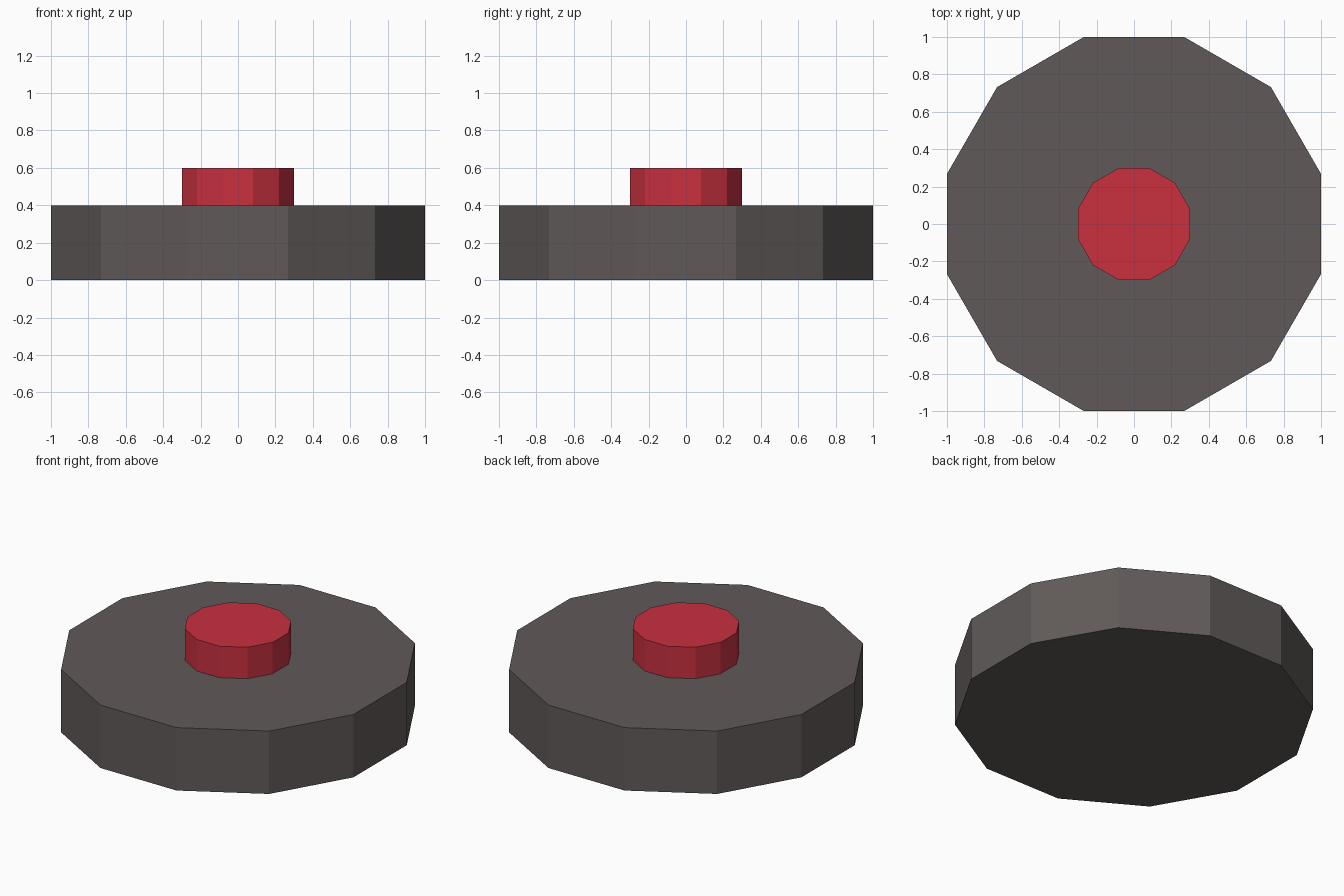
import bpy, math

if "Cube" in bpy.data.objects:
    bpy.data.objects.remove(bpy.data.objects["Cube"])

SIDES = 12


def srgb(r, g, b):
    def lin(c):
        c /= 255
        return c / 12.92 if c <= 0.04045 else ((c + 0.055) / 1.055) ** 2.4
    return (lin(r), lin(g), lin(b), 1)


def material(name, colour):
    m = bpy.data.materials.new(name)
    m.diffuse_color = colour
    m.use_nodes = True
    m.node_tree.nodes["Principled BSDF"].inputs["Base Color"].default_value = m.diffuse_color
    return m


def disc(name, apothem, z0, z1, mat):
    """Flat-shaded twelve-sided disc with flats facing the x and y axes."""
    bpy.ops.mesh.primitive_cylinder_add(
        vertices=SIDES, radius=apothem / math.cos(math.pi / SIDES),
        depth=z1 - z0, location=(0, 0, (z0 + z1) / 2),
        rotation=(0, 0, math.pi / SIDES))
    ob = bpy.context.object
    ob.name = name
    ob.data.materials.append(mat)
    return ob


# Dark grey body and red push button on top
disc("base", 1.0, 0.0, 0.4, material("dark grey", srgb(96, 90, 89)))
disc("button", 0.3, 0.4, 0.6, material("red", srgb(200, 49, 64)))
